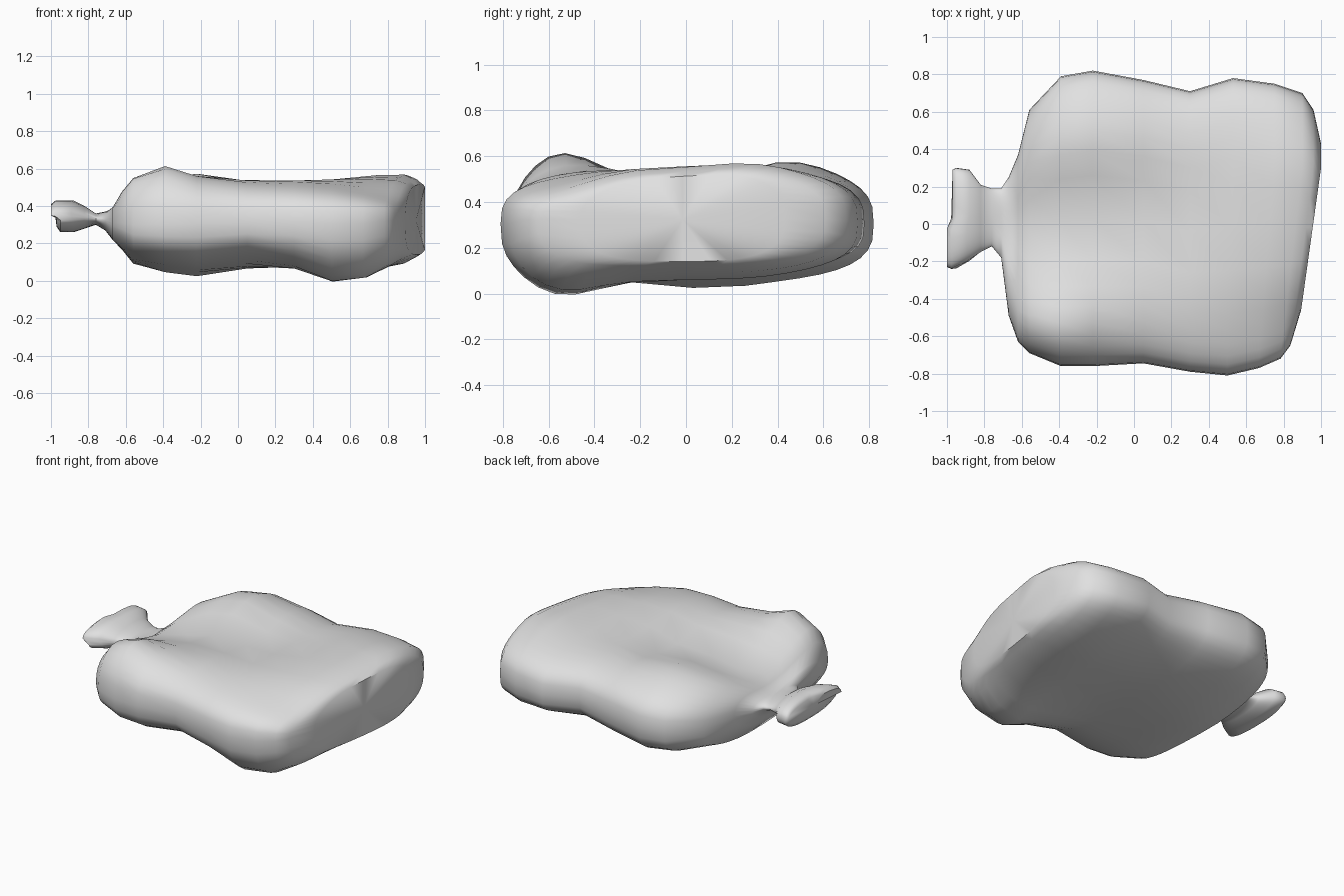
import bpy, bmesh, math

cube = bpy.data.objects.get("Cube")
if cube:
    bpy.data.objects.remove(cube, do_unlink=True)

mat = bpy.data.materials.new("pale grey cloth")
mat.use_nodes = True
mat.diffuse_color = (0.75, 0.75, 0.75, 1)
mat.node_tree.nodes["Principled BSDF"].inputs["Base Color"].default_value = (0.75, 0.75, 0.75, 1)

SIDES = 40
# Cross-sections along the sack: x, front y, back y, bottom z, top z, squareness
BODY = [
    (-0.76, -0.12, 0.19, 0.30, 0.36, 2.0),
    (-0.71, -0.18, 0.19, 0.27, 0.37, 2.0),
    (-0.67, -0.49, 0.25, 0.22, 0.40, 2.3),
    (-0.62, -0.63, 0.37, 0.17, 0.45, 2.6),
    (-0.56, -0.69, 0.61, 0.10, 0.50, 2.8),
    (-0.39, -0.76, 0.79, 0.07, 0.54, 3.0),
    (-0.22, -0.76, 0.82, 0.05, 0.56, 3.0),
    (0.05, -0.745, 0.77, 0.07, 0.56, 3.0),
    (0.30, -0.79, 0.71, 0.075, 0.55, 3.0),
    (0.53, -0.81, 0.78, 0.06, 0.55, 3.0),
    (0.75, -0.77, 0.75, 0.06, 0.555, 3.0),
    (0.90, -0.72, 0.70, 0.09, 0.55, 3.0),
    (0.96, -0.65, 0.61, 0.12, 0.53, 2.8),
    (1.00, -0.46, 0.43, 0.14, 0.51, 2.9),
]
# Flared end of the tied neck
NECK = [
    (-0.97, -0.23, 0.29, 0.29, 0.41, 2.4),
    (-0.95, -0.24, 0.30, 0.26, 0.43, 2.6),
    (-0.88, -0.20, 0.29, 0.26, 0.43, 2.4),
    (-0.82, -0.15, 0.21, 0.28, 0.40, 2.2),
]
# Lumps and hollows: x, y, width, height, on top or underneath
LUMPS = [
    (-0.46, -0.60, 0.22, 0.15, 1), (-0.45, 0.00, 0.26, -0.09, 1),
    (0.02, 0.08, 0.32, -0.075, 1), (-0.25, 0.45, 0.25, 0.045, 1),
    (0.90, 0.30, 0.22, 0.025, 1), (0.85, -0.62, 0.28, -0.08, 1),
    (0.56, -0.60, 0.25, -0.115, -1), (-0.30, 0.10, 0.25, -0.03, -1),
    (0.10, -0.70, 0.20, 0.03, -1), (0.50, 0.65, 0.30, 0.035, -1),
]


def spow(value, power):
    return math.copysign(abs(value) ** power, value)


def section(x, front, back, low, high, square):
    """Rounded-box ring; the filled end slants back towards the front corner."""
    points = []
    end = max(0, (x - 0.4) / 0.6)
    for i in range(SIDES):
        a = math.tau * i / SIDES
        c, s = spow(math.cos(a), 2 / square), spow(math.sin(a), 2 / square)
        y = (front + back) / 2 + c * (back - front) / 2
        z = (low + high) / 2 + s * (high - low) / 2
        px = x - 0.14 * end * min(1, max(0, (0.3 - y)))
        for lx, ly, width, height, side in LUMPS:
            if s * side > 0 and x > -0.7:
                d = ((px - lx) ** 2 + (y - ly) ** 2) / width ** 2
                z += height * abs(s) * math.exp(-d)
        points.append((px, y, z))
    return points


def loft(name, rings):
    bm = bmesh.new()
    loops = [[bm.verts.new(p) for p in ring] for ring in rings]
    for a, b in zip(loops, loops[1:]):
        for i in range(SIDES):
            j = (i + 1) % SIDES
            bm.faces.new((a[i], a[j], b[j], b[i]))
    for loop in (loops[0], loops[-1]):
        centre = [sum(v.co[k] for v in loop) / SIDES for k in range(3)]
        tip = bm.verts.new(centre)
        for i in range(SIDES):
            bm.faces.new((loop[i], loop[(i + 1) % SIDES], tip))
    bmesh.ops.recalc_face_normals(bm, faces=bm.faces[:])
    mesh = bpy.data.meshes.new(name)
    bm.to_mesh(mesh)
    bm.free()
    mesh.materials.append(mat)
    obj = bpy.data.objects.new(name, mesh)
    bpy.context.collection.objects.link(obj)
    bpy.ops.object.select_all(action="DESELECT")
    obj.select_set(True)
    bpy.context.view_layer.objects.active = obj
    bpy.ops.object.shade_smooth_by_angle(angle=math.radians(60))


# Sack and tied neck in one continuous skin
neck_rings = []
for ring in NECK:
    flare = max(0, (-0.82 - ring[0]) / 0.15)
    # The upper front lip of the open end reaches out furthest
    neck_rings.append([(x - 0.03 * flare * (y < 0.02 and z > 0.34), y, z)
                       for x, y, z in section(*ring)])
loft("sack", neck_rings + [section(*ring) for ring in BODY])
